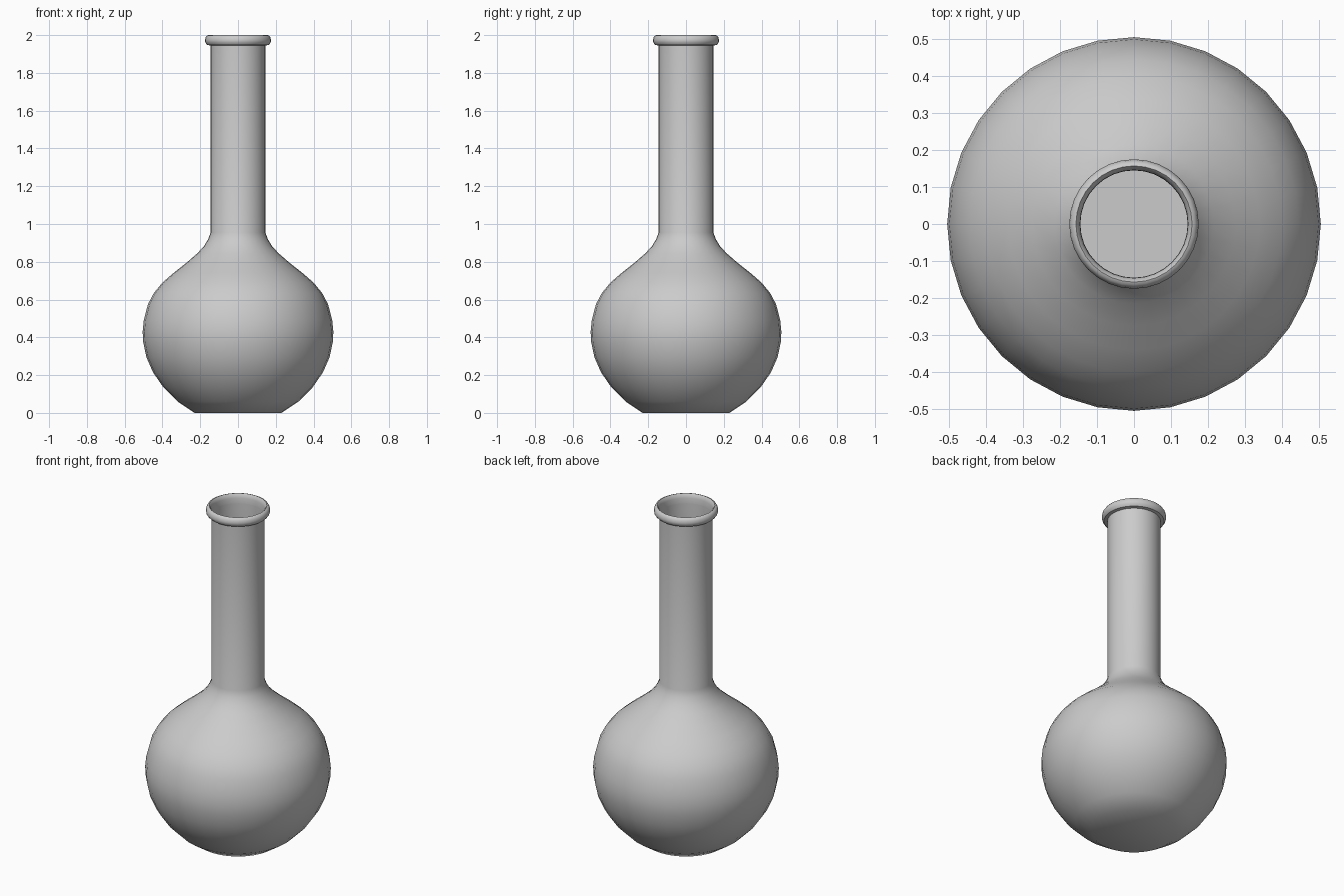
import bpy, bmesh
from math import radians
from mathutils import Matrix

cube = bpy.data.objects.get("Cube")
if cube:
    bpy.data.objects.remove(cube, do_unlink=True)

SIDES = 32


def make_material(name, rgb):
    mat = bpy.data.materials.new(name)
    mat.use_nodes = True
    mat.diffuse_color = (*rgb, 1)
    mat.node_tree.nodes["Principled BSDF"].inputs["Base Color"].default_value = (*rgb, 1)
    return mat


def lathe(name, profile, mat, angle=35):
    """Revolve an (r, z) profile about z; points with r = 0 close the caps."""
    bm = bmesh.new()
    verts = [bm.verts.new((r, 0, z)) for r, z in profile]
    edges = [bm.edges.new(pair) for pair in zip(verts, verts[1:])]
    bmesh.ops.spin(bm, geom=verts + edges, cent=(0, 0, 0), axis=(0, 0, 1),
                   angle=radians(360), steps=SIDES, use_merge=True)
    bmesh.ops.remove_doubles(bm, verts=bm.verts, dist=0.0005)
    bmesh.ops.recalc_face_normals(bm, faces=bm.faces)
    # the bottom face of every part must point down
    low = min(bm.faces, key=lambda f: f.calc_center_median().z)
    if low.normal.z > 0:
        bmesh.ops.reverse_faces(bm, faces=bm.faces)
    mesh = bpy.data.meshes.new(name)
    bm.to_mesh(mesh)
    bm.free()
    mesh.materials.append(mat)
    obj = bpy.data.objects.new(name, mesh)
    bpy.context.collection.objects.link(obj)
    bpy.ops.object.select_all(action='DESELECT')
    obj.select_set(True)
    bpy.context.view_layer.objects.active = obj
    bpy.ops.object.shade_smooth_by_angle(angle=radians(angle))
    return obj


grey = make_material("neutral grey", (0.6, 0.6, 0.6))

# round bulb up to the liquid line, shoulder, neck and rolled lip
bowl = [(0, 0), (.23, 0), (.32, .06), (.395, .135), (.45, .215), (.485, .295),
        (.502, .375), (.505, .43), (.499, .49)]
shoulder = [(.477, .575), (.445, .635), (.4, .69), (.34, .742), (.275, .793),
            (.215, .845), (.18, .883), (.158, .92), (.145, .955)]
neck = [(.145, 1.945)]
lip = [(.163, 1.948), (.173, 1.96), (.175, 1.973), (.172, 1.987), (.165, 1.997),
       (.157, 2), (.151, 1.993), (.146, 1.975), (.145, 1.945)]
lathe("flask", bowl + shoulder + neck + lip, grey)

# liquid filling the bowl, with a level surface
lathe("liquid", [(r * .998, z + .001) for r, z in bowl] + [(0, bowl[-1][1] + .001)], grey)
